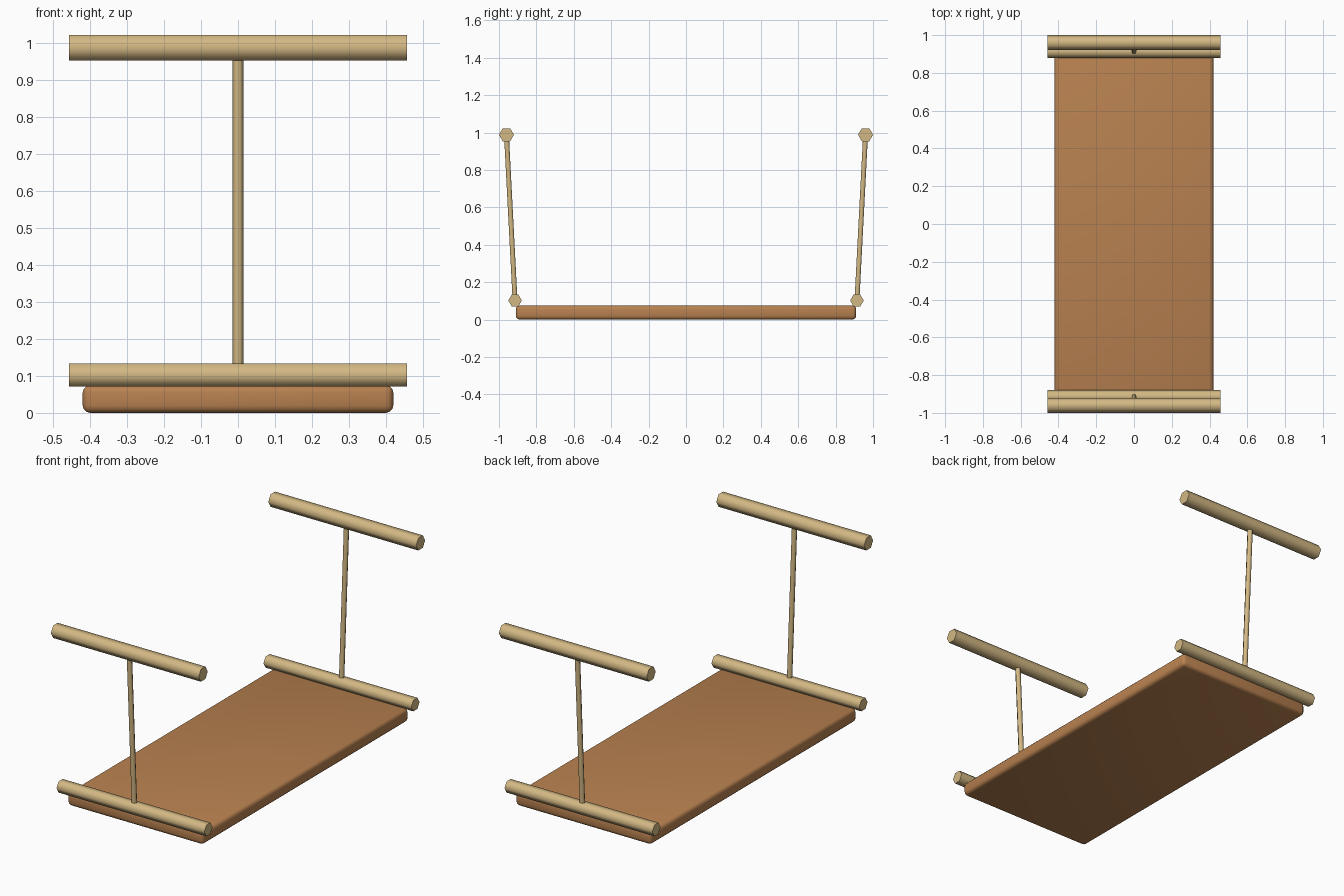
import bpy
import bmesh
import math
from mathutils import Vector

cube = bpy.data.objects.get("Cube")
if cube:
    bpy.data.objects.remove(cube, do_unlink=True)


def make_material(name, rgb):
    mat = bpy.data.materials.new(name)
    mat.use_nodes = True
    color = (*rgb, 1.0)
    mat.diffuse_color = color
    bsdf = mat.node_tree.nodes["Principled BSDF"]
    bsdf.inputs["Base Color"].default_value = color
    bsdf.inputs["Roughness"].default_value = 0.8
    return mat


def add_object(name, bm, mat):
    bmesh.ops.recalc_face_normals(bm, faces=bm.faces)
    mesh = bpy.data.meshes.new(name)
    bm.to_mesh(mesh)
    bm.free()
    mesh.materials.append(mat)
    obj = bpy.data.objects.new(name, mesh)
    bpy.context.collection.objects.link(obj)
    return obj


def smooth(obj, degrees):
    bpy.ops.object.select_all(action="DESELECT")
    obj.select_set(True)
    bpy.context.view_layer.objects.active = obj
    bpy.ops.object.shade_smooth_by_angle(angle=math.radians(degrees))


def hex_rod(name, start, end, radius, side_axis, mat):
    """Six-sided rod from start to end, one corner pointing along side_axis."""
    start, end = Vector(start), Vector(end)
    along = (end - start).normalized()
    u = Vector(side_axis)
    u = (u - along * u.dot(along)).normalized()
    v = along.cross(u)
    bm = bmesh.new()
    rings = []
    for centre in (start, end):
        angles = [math.tau * i / 6 for i in range(6)]
        rings.append([bm.verts.new(centre + radius * (u * math.cos(a) + v * math.sin(a)))
                      for a in angles])
    for i in range(6):
        j = (i + 1) % 6
        bm.faces.new((rings[0][i], rings[0][j], rings[1][j], rings[1][i]))
    for ring in rings:
        bm.faces.new(ring)
    obj = add_object(name, bm, mat)
    smooth(obj, 65)
    return obj


board_wood = make_material("warm brown wood", (0.48, 0.22, 0.08))
rod_wood = make_material("pale tan wood", (0.65, 0.48, 0.23))

# Flat board with rounded edges
bm = bmesh.new()
bmesh.ops.create_cube(bm, size=1)
bmesh.ops.scale(bm, vec=(0.84, 1.82, 0.075), verts=bm.verts)
bmesh.ops.translate(bm, vec=(0, 0, 0.0375), verts=bm.verts)
bmesh.ops.bevel(bm, geom=bm.edges[:], offset=0.02, segments=3,
                profile=0.5, affect="EDGES")
smooth(add_object("board", bm, board_wood), 40)

# Crossbars, posts and handles at both ends
for label, s in (("front", -1), ("back", 1)):
    low_y, low_z = s * 0.914, 0.102
    high_y, high_z = s * 0.96, 0.988
    hex_rod(label + "_crossbar", (-0.457, low_y, low_z), (0.457, low_y, low_z),
            0.036, (0, 1, 0), rod_wood)
    hex_rod(label + "_handle", (-0.457, high_y, high_z), (0.457, high_y, high_z),
            0.04, (0, 1, 0), rod_wood)
    hex_rod(label + "_post", (0, low_y, low_z), (0, high_y, high_z),
            0.015, (1, 0, 0), rod_wood)
